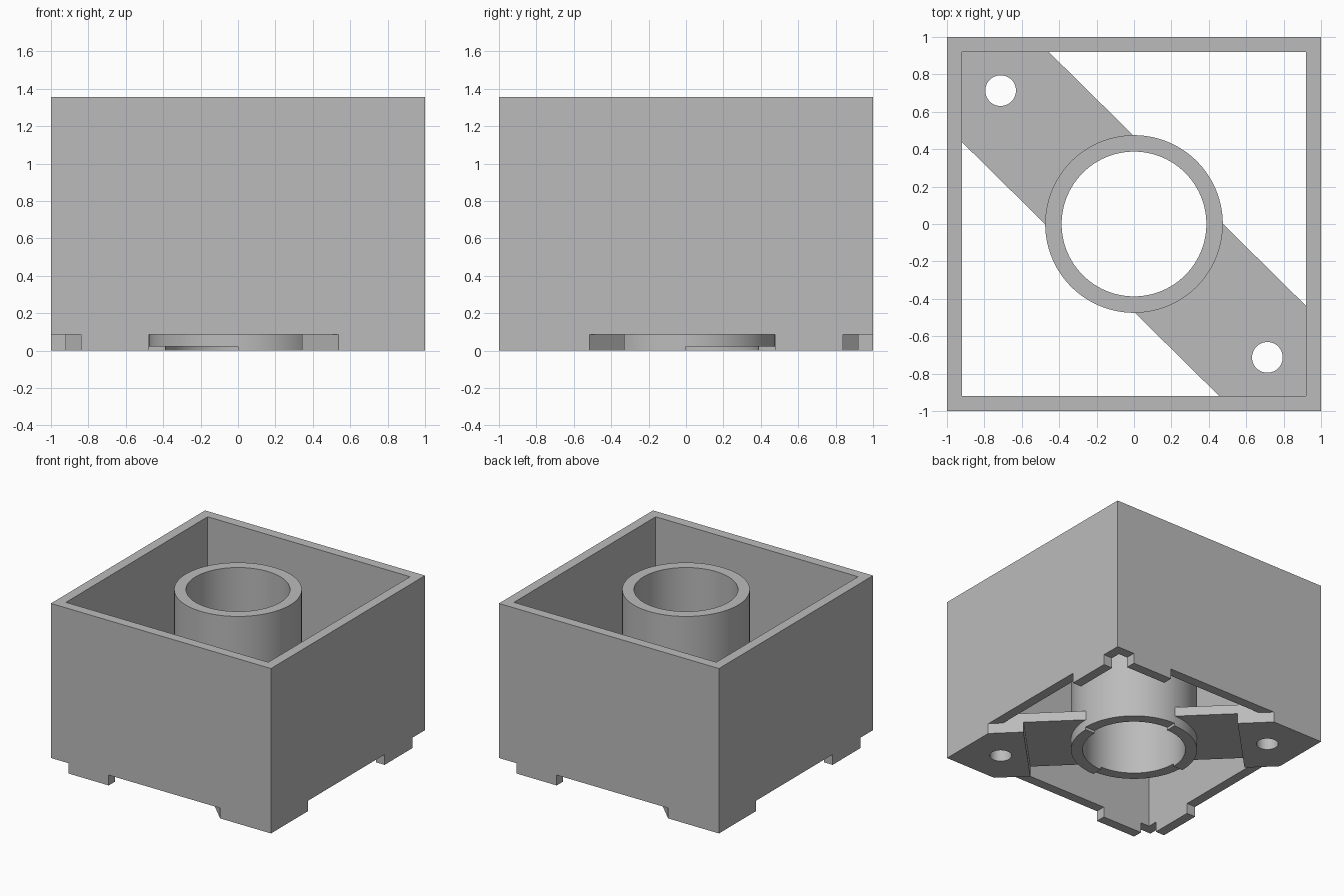
import bpy
import bmesh
from math import sin, cos, pi, radians

cube = bpy.data.objects.get("Cube")
if cube:
    bpy.data.objects.remove(cube, do_unlink=True)

HEIGHT = 1.355
INNER = 0.92        # inner half width of the box
FOOT = 0.085        # height of feet and pads
BAR_TOP = 0.162
OUTER_R, BORE_R = 0.475, 0.387
SLOPE, EDGE = 0.987, 0.47   # bar edge lines: y = +-EDGE - SLOPE * x

grey = bpy.data.materials.new("plain_grey")
grey.use_nodes = True
grey.diffuse_color = (0.5, 0.5, 0.5, 1)
grey.node_tree.nodes["Principled BSDF"].inputs["Base Color"].default_value = (0.5, 0.5, 0.5, 1)


def prism(name, points, low, high):
    """Upright prism over a plan outline."""
    bm = bmesh.new()
    face = bm.faces.new([bm.verts.new((x, y, low)) for x, y in points])
    top = bmesh.ops.extrude_face_region(bm, geom=[face])["geom"]
    bmesh.ops.translate(bm, vec=(0, 0, high - low),
                        verts=[v for v in top if isinstance(v, bmesh.types.BMVert)])
    bmesh.ops.recalc_face_normals(bm, faces=bm.faces)
    mesh = bpy.data.meshes.new(name)
    bm.to_mesh(mesh)
    bm.free()
    mesh.materials.append(grey)
    obj = bpy.data.objects.new(name, mesh)
    bpy.context.collection.objects.link(obj)
    return obj


def rect(x0, y0, x1, y1):
    return [(x0, y0), (x1, y0), (x1, y1), (x0, y1)]


def circle(r, x=0, y=0, n=96):
    return [(x + r * cos(2 * pi * i / n), y + r * sin(2 * pi * i / n)) for i in range(n)]


def combine(target, other, operation):
    """Apply a boolean and remove the helper."""
    mod = target.modifiers.new("shape", "BOOLEAN")
    mod.operation, mod.solver, mod.object = operation, "EXACT", other
    bpy.ops.object.select_all(action="DESELECT")
    bpy.context.view_layer.objects.active = target
    target.select_set(True)
    bpy.ops.object.modifier_apply(modifier=mod.name)
    bpy.data.objects.remove(other, do_unlink=True)


def turned(points, sign):
    return [(sign * x, sign * y) for x, y in points]


def edge_y(x, side=1):
    return side * EDGE - SLOPE * x


def edge_x(y, side=1):
    return (side * EDGE - y) / SLOPE


# Square open box
box = prism("box_body", rect(-1, -1, 1, 1), 0, HEIGHT)
combine(box, prism("cavity", rect(-INNER, -INNER, INNER, INNER), -1, 2), "DIFFERENCE")

# Notches along the bottom rim, repeated by a half turn
front_notch = [(-OUTER_R, -1.1), (edge_x(-1.1, -1), -1.1),
               (edge_x(-0.9, -1), -0.9), (-OUTER_R, -0.9)]
side_notch = [(1.1, OUTER_R), (1.1, edge_y(1.1)), (0.9, edge_y(0.9)), (0.9, OUTER_R)]
corner_notch = rect(-1.1, -1.1, -0.84, -0.84)
for outline in (front_notch, side_notch, corner_notch):
    for sign in (1, -1):
        combine(box, prism("notch", turned(outline, sign), -0.1, FOOT), "DIFFERENCE")

# Diagonal bar with a thick pad at each end
E = 0.96
half = [(edge_x(-E, -1), -E), (E, -E), (E, edge_y(E))]
combine(box, prism("bar", half + turned(half, -1), FOOT, BAR_TOP), "UNION")
pad = half + [(0.81, edge_y(0.81)), (0.342, edge_y(0.342, -1))]
for sign in (1, -1):
    combine(box, prism("pad", turned(pad, sign), 0, FOOT + 0.02), "UNION")

# Bore for the tube and the two screw holes
combine(box, prism("bore", circle(OUTER_R - 0.04), -1, 1), "DIFFERENCE")
for sign in (1, -1):
    combine(box, prism("hole", circle(0.082, sign * 0.713, -sign * 0.713, 48), -1, 1),
            "DIFFERENCE")

# Central tube, its lower rim stepped between the bar ends
tube = prism("centre_tube", circle(OUTER_R), 0, HEIGHT)
combine(tube, prism("tube_bore", circle(BORE_R), -1, 2), "DIFFERENCE")
for sign in (1, -1):
    combine(tube, prism("step", turned(rect(0, 0, 0.7, 0.7), sign), -0.1, 0.022), "DIFFERENCE")

# Smooth round walls with sharp edges
for obj in (box, tube):
    bpy.ops.object.select_all(action="DESELECT")
    obj.select_set(True)
    bpy.context.view_layer.objects.active = obj
    bpy.ops.object.shade_smooth_by_angle(angle=radians(30))
